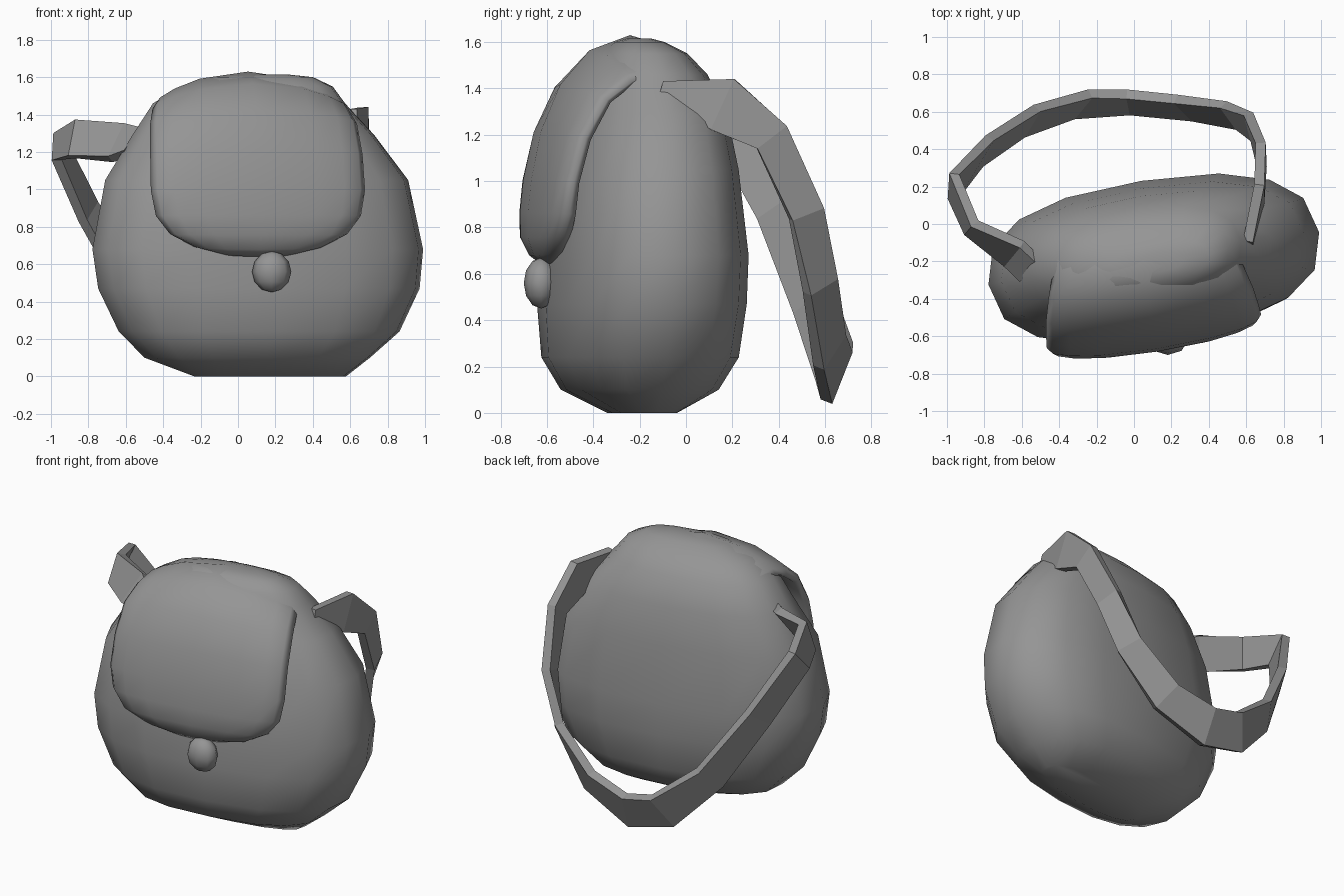
import bpy, bmesh, math
from mathutils import Vector, Matrix

if "Cube" in bpy.data.objects:
    bpy.data.objects.remove(bpy.data.objects["Cube"])

grey = bpy.data.materials.new("mid grey")
grey.use_nodes = True
colour = (0.3, 0.3, 0.3, 1)
grey.diffuse_color = colour
grey.node_tree.nodes["Principled BSDF"].inputs["Base Color"].default_value = colour

# The bag is turned slightly about the vertical
BAG_TURN = Matrix.Translation((0.1, -0.18, 0)) @ Matrix.Rotation(math.radians(9), 4, "Z")


def finish(name, bm, smooth, matrix=None):
    if matrix:
        bm.transform(matrix)
    bmesh.ops.recalc_face_normals(bm, faces=bm.faces)
    for f in bm.faces:
        f.smooth = smooth
    mesh = bpy.data.meshes.new(name)
    bm.to_mesh(mesh)
    bm.free()
    mesh.materials.append(grey)
    obj = bpy.data.objects.new(name, mesh)
    bpy.context.collection.objects.link(obj)
    return obj


def loft(name, rings, smooth, matrix=None):
    """Skin closed rings of points and cap both ends."""
    bm = bmesh.new()
    loops = [[bm.verts.new(p) for p in ring] for ring in rings]
    n = len(loops[0])
    for a, b in zip(loops, loops[1:]):
        for i in range(n):
            j = (i + 1) % n
            bm.faces.new((a[i], a[j], b[j], b[i]))
    bm.faces.new(loops[0])
    bm.faces.new(loops[-1])
    return finish(name, bm, smooth, matrix)


def oval(count, power):
    """Unit superellipse points."""
    pts = []
    for i in range(count):
        a = 2 * math.pi * i / count
        c, s = math.cos(a), math.sin(a)
        pts.append((math.copysign(abs(c) ** (2 / power), c),
                    math.copysign(abs(s) ** (2 / power), s)))
    return pts


# Bag body: height, left end, right end, depth centre, half depth
body_rings = [
    (0.0, -0.34, 0.48, -0.02, 0.13),
    (0.1, -0.61, 0.61, -0.02, 0.32),
    (0.24, -0.75, 0.77, -0.02, 0.4),
    (0.47, -0.86, 0.88, -0.012, 0.42),
    (0.68, -0.89, 0.9, -0.005, 0.42),
    (1.05, -0.82, 0.82, 0.0, 0.375),
    (1.29, -0.67, 0.64, 0.02, 0.315),
    (1.46, -0.56, 0.48, 0.01, 0.25),
    (1.55, -0.41, 0.41, -0.01, 0.18),
    (1.6, -0.24, 0.3, -0.03, 0.1),
    (1.615, -0.1, 0.16, -0.03, 0.05),
]
rings = []
for z, left, right, mid, depth in body_rings:
    rings.append([((left + right) / 2 + c * (right - left) / 2, mid + s * depth, z)
                  for c, s in oval(16, 2.5)])
loft("bag_body", rings, True, BAG_TURN)

# Flap, from behind the top down the front:
# depth, height, half width, half thickness, droop at the sides
flap_path = [
    (0.21, 1.46, 0.44, 0.02, 0.08),
    (0.11, 1.55, 0.47, 0.03, 0.1),
    (-0.05, 1.585, 0.5, 0.045, 0.13),
    (-0.2, 1.525, 0.53, 0.05, 0.12),
    (-0.31, 1.39, 0.56, 0.055, 0.08),
    (-0.385, 1.2, 0.575, 0.06, 0.05),
    (-0.425, 1.0, 0.58, 0.06, 0.035),
    (-0.435, 0.86, 0.555, 0.065, 0.03),
    (-0.435, 0.76, 0.48, 0.065, 0.02),
    (-0.425, 0.69, 0.35, 0.05, 0.02),
    (-0.41, 0.65, 0.18, 0.025, 0.01),
]
rings = []
for i, (v, z, width, thick, droop) in enumerate(flap_path):
    before, after = flap_path[max(i - 1, 0)], flap_path[min(i + 1, len(flap_path) - 1)]
    along = Vector((after[0] - before[0], after[1] - before[1])).normalized()
    ring = []
    for c, s in oval(16, 3):
        lift = s * thick - droop * c * c
        ring.append((c * width - 0.055, v + along.y * lift, z - along.x * lift))
    rings.append(ring)
loft("front_flap", rings, True, BAG_TURN)

# Round button under the flap
bm = bmesh.new()
bmesh.ops.create_uvsphere(bm, u_segments=8, v_segments=6, radius=1)
finish("button", bm, True,
       Matrix.Translation((0.18, -0.625, 0.56)) @ Matrix.Diagonal((0.105, 0.075, 0.11, 1)))

# Hanging shoulder strap: centre line, half width and backward lean of the band
strap_path = [
    (0.61, -0.1, 1.405, 0.025, 0.4), (0.67, 0.16, 1.33, 0.12, 0.4),
    (0.68, 0.37, 1.19, 0.08, 0.4), (0.63, 0.52, 0.86, 0.075, 0.4),
    (0.52, 0.58, 0.55, 0.08, 0.4), (0.27, 0.62, 0.27, 0.1, 0.35),
    (-0.03, 0.65, 0.16, 0.12, 0.35), (-0.28, 0.64, 0.22, 0.12, 0.35),
    (-0.56, 0.55, 0.48, 0.1, 0.4), (-0.8, 0.39, 0.88, 0.09, 0.4),
    (-0.965, 0.2, 1.23, 0.1, 0.4), (-0.87, -0.02, 1.27, 0.1, 0.4),
    (-0.64, -0.16, 1.25, 0.11, 0.8), (-0.55, -0.25, 1.25, 0.09, 1.4),
]
points = [Vector(p[:3]) for p in strap_path]
rings = []
for i, p in enumerate(points):
    along = (points[min(i + 1, len(points) - 1)] - points[max(i - 1, 0)]).normalized()
    half, slope = strap_path[i][3:]
    lean = Vector((0, slope, 0.9))
    across = (lean - along * lean.dot(along)).normalized()
    out = along.cross(across)
    rings.append([p + across * a * half + out * b * 0.027
                  for a, b in ((1, 1), (1, -1), (-1, -1), (-1, 1))])
loft("shoulder_strap", rings, False)
